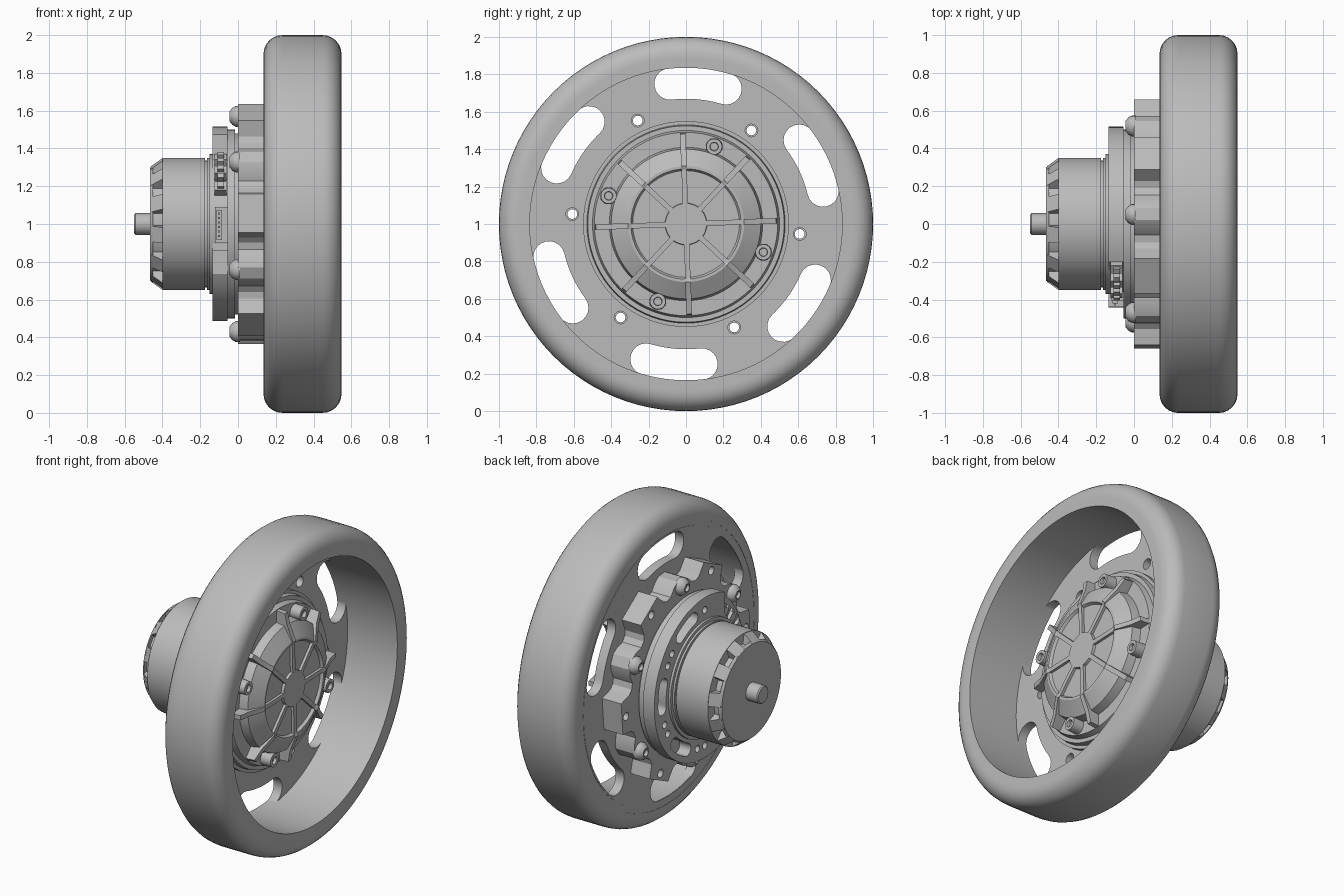
import bpy, bmesh
from math import sin, cos, pi, radians
from mathutils import Matrix, Vector

cube = bpy.data.objects.get("Cube")
if cube:
    bpy.data.objects.remove(cube, do_unlink=True)

grey = bpy.data.materials.new("plain grey")
grey.use_nodes = True
colour = (0.5, 0.5, 0.5, 1)
grey.diffuse_color = colour
grey.node_tree.nodes["Principled BSDF"].inputs["Base Color"].default_value = colour

HUB = Vector((0, 0, 1))
SIXTH, EIGHTH, QUARTER = 60, 45, 90


def polar(r, deg):
    return r * cos(radians(deg)), r * sin(radians(deg))


def finish(name, bm):
    bmesh.ops.remove_doubles(bm, verts=bm.verts, dist=1e-5)
    bmesh.ops.recalc_face_normals(bm, faces=bm.faces)
    mesh = bpy.data.meshes.new(name)
    bm.to_mesh(mesh)
    bm.free()
    mesh.materials.append(grey)
    ob = bpy.data.objects.new(name, mesh)
    bpy.context.collection.objects.link(ob)
    bpy.ops.object.select_all(action='DESELECT')
    ob.select_set(True)
    bpy.context.view_layer.objects.active = ob
    bpy.ops.object.shade_smooth_by_angle(angle=radians(30))


def lathe(name, profile, steps=72, spots=((0, 0),), closed=False):
    """Turn an (x, radius) profile about the axle, or about each (radius, angle) spot."""
    bm = bmesh.new()
    for spot in spots:
        cy, cz = polar(*spot)
        centre = HUB + Vector((0, cy, cz))
        vs = [bm.verts.new(centre + Vector((x, 0, r))) for x, r in profile]
        pairs = list(zip(vs, vs[1:])) + ([(vs[-1], vs[0])] if closed else [])
        es = [bm.edges.new(p) for p in pairs]
        bmesh.ops.spin(bm, geom=vs + es, cent=centre, axis=(1, 0, 0),
                       angle=2 * pi, steps=steps, use_merge=True)
    finish(name, bm)


def plate(name, loops, x0, x1):
    """Flat plate across the axle; loops after the first are holes."""
    curve = bpy.data.curves.new(name, 'CURVE')
    curve.dimensions = '2D'
    curve.fill_mode = 'BOTH'
    curve.extrude = (x1 - x0) / 2
    for loop in loops:
        spline = curve.splines.new('POLY')
        spline.points.add(len(loop) - 1)
        for point, (y, z) in zip(spline.points, loop):
            point.co = (y, z, 0, 1)
        spline.use_cyclic_u = True
    helper = bpy.data.objects.new(name + " helper", curve)
    bpy.context.collection.objects.link(helper)
    deps = bpy.context.evaluated_depsgraph_get()
    mesh = bpy.data.meshes.new_from_object(helper.evaluated_get(deps))
    bm = bmesh.new()
    bm.from_mesh(mesh)
    bpy.data.objects.remove(helper, do_unlink=True)
    bpy.data.meshes.remove(mesh)
    turn = Matrix(((0, 0, 1, (x0 + x1) / 2), (1, 0, 0, 0), (0, 1, 0, 1), (0, 0, 0, 1)))
    bm.transform(turn)
    finish(name, bm)


def fins(name, profile, width, angles):
    """Radial slabs: an (x, radius) outline given a width, at each angle."""
    bm = bmesh.new()
    for a in angles:
        m = Matrix.Translation(HUB) @ Matrix.Rotation(radians(a), 4, 'X')
        sides = [[bm.verts.new(m @ Vector((x, r, s * width / 2))) for x, r in profile]
                 for s in (-1, 1)]
        bm.faces.new(sides[0])
        bm.faces.new(sides[1])
        n = len(profile)
        for i in range(n):
            j = (i + 1) % n
            bm.faces.new((sides[0][i], sides[0][j], sides[1][j], sides[1][i]))
    finish(name, bm)


def box(name, x0, x1, y0, y1, z0, z1):
    plate(name, [[(y0, z0 - 1), (y1, z0 - 1), (y1, z1 - 1), (y0, z1 - 1)]], x0, x1)


def circle(r, at=(0, 0), steps=72):
    cy, cz = polar(*at)
    return [(cy + r * cos(2 * pi * i / steps), cz + r * sin(2 * pi * i / steps))
            for i in range(steps)]


def kidney(r, half_width, mid, half_angle):
    """Curved slot with round ends, centred on an arc of radius r."""
    n = 10
    lo, hi = mid - half_angle, mid + half_angle
    arc = [lo + (hi - lo) * i / n for i in range(n + 1)]

    def cap(end, start):
        cy, cz = polar(r, end)
        offsets = [polar(half_width, start + 180 * i / n) for i in range(1, n)]
        return [(cy + dy, cz + dz) for dy, dz in offsets]

    return ([polar(r + half_width, a) for a in arc] + cap(hi, hi)
            + [polar(r - half_width, a) for a in reversed(arc)] + cap(lo, lo + 180))


slot_angles = [25 + SIXTH * k for k in range(6)]
hole_angles = [55 + SIXTH * k for k in range(6)]

# Tyre with rounded shoulders
shoulder = 0.1
tyre = [(0.135, 0.885)]
for cx, start in ((0.235, 180), (0.448, 90)):
    for i in range(7):
        dx, dr = polar(shoulder, start - 15 * i)
        tyre.append((cx + dx, 0.9 + dr))
tyre.append((0.548, 0.885))
lathe("tyre", tyre, 96, closed=True)

# Rim drum and thick slotted wheel disc
lathe("rim", [(0.137, 0.885), (0.137, 0.835), (0.548, 0.835), (0.548, 0.885)], 96, closed=True)
plate("wheel_disc",
      [circle(0.848, steps=96)] + [kidney(0.753, 0.084, a, 11.5) for a in slot_angles]
      + [circle(0.034, (0.61, a), 20) for a in hole_angles], 0.135, 0.195)

# Scalloped adapter between wheel and motor
lobe = ((-9, 0.66), (9, 0.66), (12, 0.58), (15, 0.56), (19, 0.56), (23, 0.595), (27, 0.617),
        (33, 0.617), (37, 0.595), (41, 0.56), (45, 0.56), (48, 0.58))
plate("adapter", [[polar(r, a + d) for a in hole_angles for d, r in lobe]]
      + [circle(0.026, (0.61, a), 20) for a in hole_angles], 0, 0.136)
lathe("adapter_screws", [(0.01, 0.055), (-0.012, 0.055), (-0.03, 0.045), (-0.044, 0.028),
                         (-0.044, 0.022), (-0.025, 0.02), (-0.025, 0)], 20,
      [(0.572, a) for a in slot_angles])

# Motor can, end cap and shaft
lathe("motor_can", [(-0.45, 0), (-0.45, 0.285), (-0.4, 0.285), (-0.4, 0.35), (-0.175, 0.35),
                    (-0.175, 0.335), (-0.163, 0.335), (-0.163, 0.35), (-0.15, 0.35),
                    (-0.15, 0.37), (-0.05, 0.37), (-0.05, 0)])
lathe("end_cap", [(-0.465, 0), (-0.465, 0.3), (-0.45, 0.312), (-0.45, 0)])
fins("end_cap_bridges", [(-0.46, 0.27), (-0.46, 0.303), (-0.398, 0.348), (-0.398, 0.27)],
     0.085, [10 + 30 * k for k in range(12)])
lathe("shaft", [(-0.55, 0), (-0.55, 0.05), (-0.543, 0.057), (-0.46, 0.057), (-0.46, 0)], 32)

# Pierced mounting flange with a cut-out for the plugs
arc = [polar(0.515, 211 + 262 * i / 60) for i in range(61)]
outline = arc + [(-0.2, 0.34), (-0.3, 0.2), (-0.355, 0.1), (-0.355, -0.14), (-0.44, -0.14)]
openings = (65, 5, -55, -115)
slots = [kidney(0.435, 0.04, a, 10) for a in openings]
bolts = [circle(0.022, (0.435, a + d), 20) for a in openings for d in (-25, 25)]
plate("flange", [outline] + slots + bolts, -0.135, -0.055)
lathe("flange_base", [(-0.056, 0), (-0.056, 0.5), (-0.015, 0.5), (-0.015, 0.48),
                      (0.01, 0.48), (0.01, 0)])

# Plug socket and cable plugs
box("socket_plate", -0.122, -0.054, -0.405, -0.34, 0.9, 1.09)
box("socket_slot", -0.115, -0.085, -0.42, -0.4, 0.915, 1.075)
for k in range(6):
    z = 0.93 + 0.024 * k
    box("socket_pin", -0.105, -0.095, -0.43, -0.415, z, z + 0.012)
fins("cable_plugs", [(-0.125, 0.32), (-0.125, 0.43), (-0.06, 0.43), (-0.06, 0.32)],
     0.05, (124, 138, 152))
fins("plug_clips", [(-0.108, 0.34), (-0.108, 0.45), (-0.075, 0.45), (-0.075, 0.34)],
     0.03, (124, 131, 138, 145, 152))

# Domed hub cover inside the wheel
lathe("hub_cover", [(0.13, 0.55), (0.225, 0.55), (0.225, 0.53), (0.26, 0.525), (0.26, 0.5),
                    (0.295, 0.49), (0.295, 0.41), (0.35, 0.4), (0.402, 0.31),
                    (0.402, 0.295), (0.385, 0.285), (0.385, 0)])
lathe("cover_centre", [(0.37, 0.115), (0.402, 0.11), (0.402, 0)], 40)
rib_angles = [2 + EIGHTH * k for k in range(8)]
fins("inner_ribs", [(0.375, 0.1), (0.402, 0.1), (0.402, 0.3), (0.375, 0.3)], 0.028, rib_angles)
fins("outer_ribs", [(0.28, 0.29), (0.28, 0.487), (0.355, 0.482), (0.37, 0.41), (0.41, 0.31),
                    (0.402, 0.29)], 0.03, rib_angles)
lathe("cover_screws", [(0.27, 0.046), (0.365, 0.042), (0.365, 0.023), (0.345, 0.021),
                       (0.345, 0)], 24, [(0.44, 70 + QUARTER * k) for k in range(4)])
